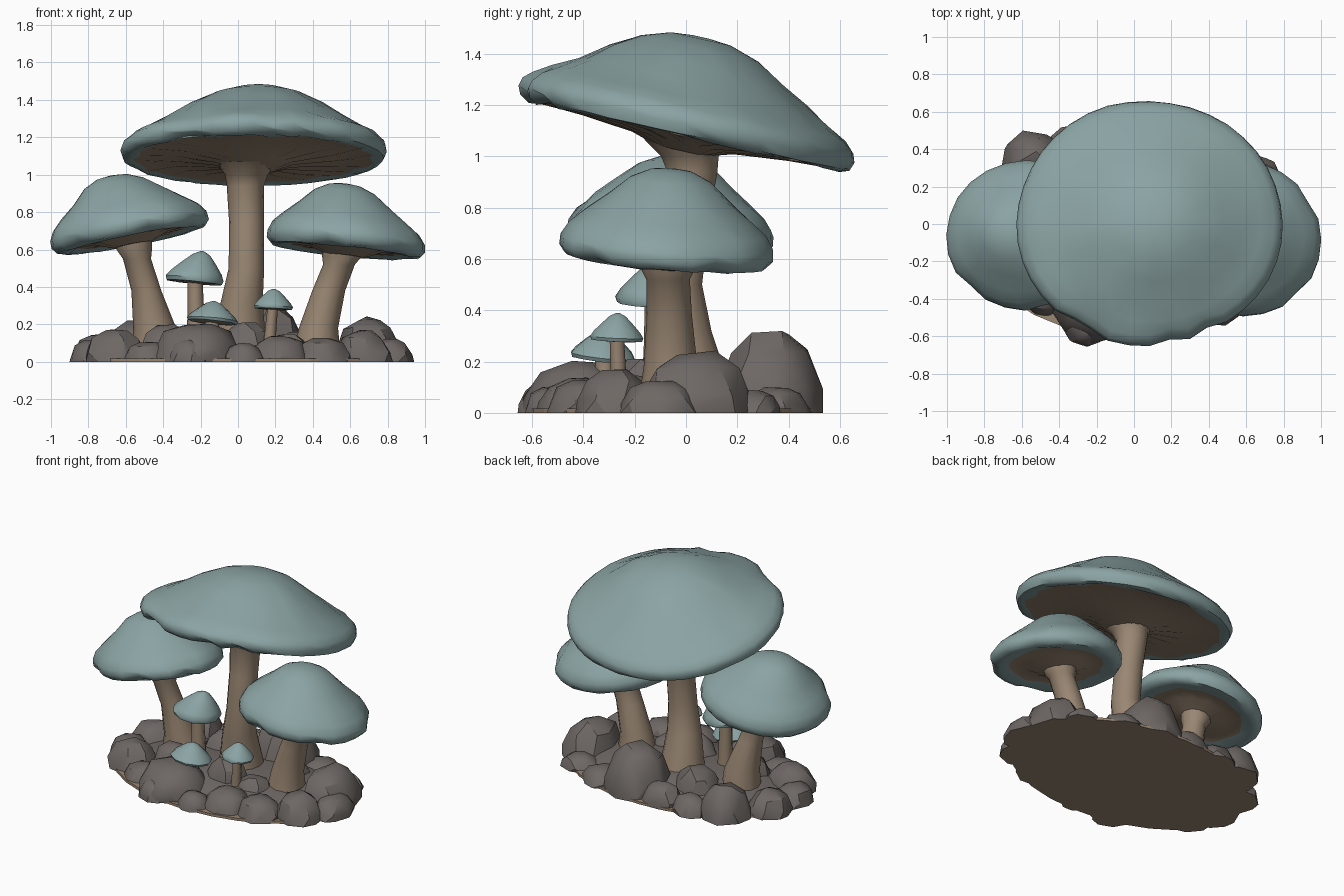
import bpy, bmesh, math, random
from mathutils import Vector, Euler

random.seed(7)


def material(name, rgb):
    m = bpy.data.materials.new(name)
    m.diffuse_color = (*rgb, 1)
    return m


TEAL = material("teal cap", (0.26, 0.37, 0.37))
TAN = material("tan stem", (0.32, 0.24, 0.17))
STONE = material("grey brown stone", (0.155, 0.137, 0.128))


def finish(bm, name, mats, smooth=None):
    bmesh.ops.recalc_face_normals(bm, faces=bm.faces)
    me = bpy.data.meshes.new(name)
    bm.to_mesh(me)
    bm.free()
    ob = bpy.data.objects.new(name, me)
    bpy.context.collection.objects.link(ob)
    for m in mats:
        me.materials.append(m)
    if smooth:
        bpy.ops.object.select_all(action='DESELECT')
        ob.select_set(True)
        bpy.context.view_layer.objects.active = ob
        bpy.ops.object.shade_smooth_by_angle(angle=math.radians(smooth))
    return ob


def skin(bm, rings, mats):
    """Join rings of vertices with quads and close both ends."""
    n = len(rings[0])
    for k in range(len(rings) - 1):
        a, b = rings[k], rings[k + 1]
        for i in range(n):
            f = bm.faces.new((a[i], a[(i + 1) % n], b[(i + 1) % n], b[i]))
            f.material_index = mats[k]
    bm.faces.new(rings[0]).material_index = mats[0]
    bm.faces.new(rings[-1]).material_index = mats[-1]


def cap(name, centre, rx, ry, tilt, profile, gill_from, seg, notches=(), apex=(0, 0), wob=0.006):
    """Tilted lathe; profile rows are (fraction of radius, height)."""
    bm = bmesh.new()
    rot = Euler((tilt[0], tilt[1], 0)).to_matrix()
    top = profile[0][1]
    cuts = {round(math.radians(d) / math.tau * seg) % seg for d in notches}
    ph = random.uniform(0, 6)
    rings = []
    for k, (fr, h) in enumerate(profile):
        ring = []
        for i in range(seg):
            a = math.tau * i / seg
            w = 1 + wob * fr * (math.sin(3 * a + ph) + 0.7 * math.sin(5 * a + 2 * ph))
            z = h + random.uniform(-0.01, 0.01) * rx * (fr > 0.4)
            if k == gill_from:      # ragged border between cap skin and gills
                w *= random.uniform(0.96, 1.04)
            elif k > gill_from:     # gill ridges
                z = h + (0.004 if i % 2 else -0.004) * (fr > 0.25)
            elif i in cuts and fr > 0.85:
                w *= 0.96
                z += 0.02 if h < 0 else -0.004
            lift = max(0, h) / top
            p = Vector((rx * fr * w * math.cos(a) + apex[0] * lift,
                        ry * fr * w * math.sin(a) + apex[1] * lift, z))
            ring.append(bm.verts.new(Vector(centre) + rot @ p))
        rings.append(ring)
    skin(bm, rings, [1 if k >= gill_from else 0 for k in range(len(profile) - 1)])
    return finish(bm, name, [TEAL, TAN], 50)


def stem(name, path, seg=12):
    """Tube through (x, y, z, radius) stations."""
    bm = bmesh.new()
    rings = []
    for x, y, z, r in path:
        rings.append([bm.verts.new((x + r * math.cos(math.tau * i / seg),
                                    y + r * math.sin(math.tau * i / seg), z)) for i in range(seg)])
    skin(bm, rings, [0] * (len(path) - 1))
    return finish(bm, name, [TAN], 50)


def rock(name, x, y, rx, ry, h):
    """Faceted boulder: hull of a few jittered rings, flat on the ground."""
    bm = bmesh.new()
    turn = random.uniform(0, 6)
    for fr, fz, n in ((1.05, 0, 9), (1.0, 0.3, 8), (0.76, 0.76, 7), (0.36, 0.99, 4)):
        for i in range(n):
            a = turn + fr * 3 + math.tau * (i + random.uniform(-0.25, 0.25)) / n
            f = fr * random.uniform(0.94, 1.04)
            z = fz * h * random.uniform(0.93, 1.03)
            bm.verts.new((x + rx * f * math.cos(a), y + ry * f * math.sin(a), z))
    res = bmesh.ops.convex_hull(bm, input=bm.verts)
    junk = [v for v in set(res["geom_interior"] + res["geom_unused"]) if isinstance(v, bmesh.types.BMVert)]
    bmesh.ops.delete(bm, geom=junk, context='VERTS')
    bmesh.ops.recalc_face_normals(bm, faces=bm.faces)
    bm.normal_update()
    for f in bm.faces:   # earthy underside
        f.material_index = 1 if f.normal.z < -0.9 else 0
    return finish(bm, name, [STONE, TAN], 30)


# Caps
BIG = [(0.05, 0.36), (0.18, 0.352), (0.35, 0.315), (0.52, 0.25), (0.68, 0.18), (0.83, 0.12),
       (0.93, 0.085), (0.985, 0.05), (1.0, 0.015), (0.98, -0.02), (0.93, -0.032), (0.88, -0.025),
       (0.6, -0.035), (0.3, -0.055), (0.15, -0.09)]
MID = [(0.06, 0.30), (0.2, 0.292), (0.38, 0.257), (0.58, 0.183), (0.78, 0.115), (0.92, 0.065),
       (0.99, 0.015), (0.995, -0.025), (0.94, -0.055), (0.84, -0.06), (0.7, -0.045), (0.45, -0.045), (0.24, -0.085)]
SMALL = [(0.06, 1.0), (0.3, 0.87), (0.6, 0.55), (0.88, 0.22), (1.0, 0.0), (0.95, -0.14),
         (0.75, -0.15), (0.25, -0.17)]

cap("large_cap", (0.08, 0, 1.11), 0.712, 0.672, (-0.22, 0.0), BIG, 11, 40,
    (279, 246, 235, 300), (0.03, -0.02))
cap("left_cap", (-0.58, -0.06, 0.708), 0.43, 0.405, (-0.09, -0.19), MID, 10, 24, (225, 290, 330), (-0.04, 0))
cap("right_cap", (0.58, -0.08, 0.65), 0.428, 0.42, (-0.08, 0.10), MID, 10, 24, (250, 320, 35), (-0.04, 0))


def small_profile(height):
    return [(f, h * height) for f, h in SMALL]


cap("small_cap_tall", (-0.235, -0.12, 0.445), 0.158, 0.158, (-0.05, 0.1), small_profile(0.15), 6, 11, (), (0.03, 0))
cap("small_cap_low", (-0.137, -0.325, 0.225), 0.137, 0.13, (-0.1, 0.1), small_profile(0.10), 6, 10)
cap("small_cap_right", (0.187, -0.27, 0.295), 0.107, 0.105, (-0.05, 0.05), small_profile(0.095), 6, 9)

# Stems
stem("large_stem", [(0.01, 0.03, 0.02, 0.16), (0.01, 0.02, 0.16, 0.135), (0.02, -0.01, 0.32, 0.112),
                    (0.045, -0.03, 0.5, 0.095), (0.045, 0.0, 0.75, 0.093), (0.04, 0.025, 0.94, 0.1),
                    (0.045, 0.015, 1.0, 0.115), (0.05, 0.0, 1.07, 0.17)], 14)
stem("left_stem", [(-0.44, 0.01, 0.02, 0.13), (-0.445, 0.01, 0.18, 0.115), (-0.49, -0.02, 0.38, 0.08),
                   (-0.54, -0.05, 0.55, 0.075), (-0.555, -0.05, 0.6, 0.095), (-0.56, -0.05, 0.68, 0.1)])
stem("right_stem", [(0.42, -0.06, 0.02, 0.13), (0.43, -0.06, 0.18, 0.105), (0.485, -0.065, 0.38, 0.088),
                    (0.54, -0.07, 0.52, 0.085), (0.555, -0.07, 0.56, 0.105), (0.56, -0.07, 0.63, 0.11)])
stem("small_stem_tall", [(-0.225, -0.12, 0.05, 0.055), (-0.225, -0.12, 0.25, 0.045), (-0.23, -0.12, 0.45, 0.04)], 8)
stem("small_stem_low", [(-0.14, -0.31, 0.08, 0.045), (-0.137, -0.32, 0.225, 0.035)], 8)
stem("small_stem_right", [(0.165, -0.26, 0.04, 0.036), (0.175, -0.265, 0.18, 0.03), (0.187, -0.27, 0.3, 0.028)], 8)

# Thin earth plate showing in the gaps between the boulders
bm = bmesh.new()
plate = []
for z in (0.0, 0.018):
    plate.append([bm.verts.new((0.01 + 0.87 * math.cos(a), -0.045 + 0.565 * math.sin(a), z))
                  for a in (math.tau * i / 28 for i in range(28))])
skin(bm, plate, [0])
finish(bm, "earth_base", [TAN])

# Boulders around and between the stems: x, y, half width, half depth, height
ROCKS = [(0, -0.03, 0.78, 0.47, 0.11),
         (-0.22, -0.41, 0.23, 0.22, 0.21), (-0.26, -0.56, 0.11, 0.09, 0.12), (0.03, -0.53, 0.11, 0.10, 0.10),
         (0.22, -0.43, 0.16, 0.15, 0.14), (0.45, -0.40, 0.15, 0.14, 0.13), (0.67, -0.28, 0.15, 0.15, 0.17),
         (0.81, -0.10, 0.125, 0.16, 0.13), (0.70, 0.04, 0.18, 0.22, 0.24), (0.64, 0.26, 0.13, 0.11, 0.09),
         (0.40, 0.35, 0.14, 0.13, 0.10), (0.15, 0.33, 0.21, 0.205, 0.32), (-0.1, 0.41, 0.14, 0.11, 0.14),
         (-0.33, 0.42, 0.13, 0.10, 0.12), (-0.54, 0.33, 0.165, 0.165, 0.22), (-0.74, 0.12, 0.14, 0.15, 0.15),
         (-0.78, -0.1, 0.12, 0.14, 0.12), (-0.65, -0.24, 0.17, 0.15, 0.17), (-0.48, -0.37, 0.13, 0.12, 0.11),
         (-0.38, -0.17, 0.15, 0.13, 0.20), (0.26, -0.2, 0.14, 0.12, 0.15), (0.04, -0.18, 0.15, 0.13, 0.21),
         (-0.22, 0.19, 0.16, 0.15, 0.2), (0.33, 0.12, 0.15, 0.14, 0.16)]
for n, r in enumerate(ROCKS):
    rock("ground_mound" if n == 0 else f"rock_{n}", *r)
